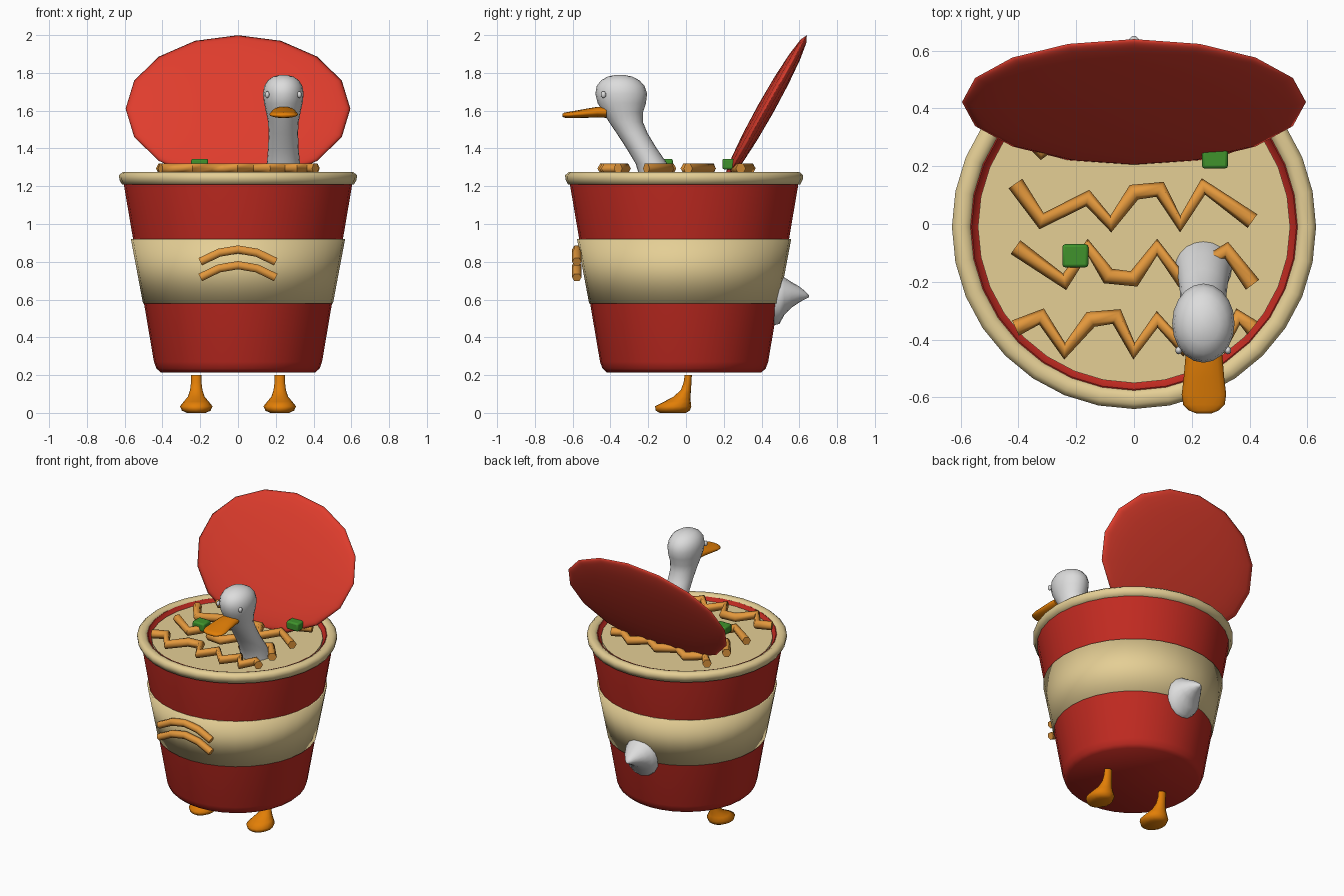
import bpy, bmesh, math

if "Cube" in bpy.data.objects:
    bpy.data.objects.remove(bpy.data.objects["Cube"])


def material(name, rgb):
    m = bpy.data.materials.new(name)
    m.diffuse_color = (*rgb, 1)
    m.use_nodes = True
    m.node_tree.nodes["Principled BSDF"].inputs["Base Color"].default_value = m.diffuse_color
    return m


RED = material("cup_red", (0.53, 0.023, 0.015))
LID_RED = material("lid_red", (0.74, 0.046, 0.026))
CREAM = material("cream", (0.78, 0.62, 0.30))
NOODLE = material("noodle_orange", (0.76, 0.31, 0.045))
ORANGE = material("bill_orange", (0.76, 0.21, 0.002))
WHITE = material("feather_white", (0.72, 0.72, 0.72))
GREEN = material("scallion_green", (0.05, 0.29, 0.025))
CY = -0.01  # cup centre in y


def finish(ob, mat, angle=40):
    ob.data.materials.clear()
    ob.data.materials.append(mat)
    bpy.ops.object.select_all(action='DESELECT')
    ob.select_set(True)
    bpy.context.view_layer.objects.active = ob
    bpy.ops.object.shade_smooth_by_angle(angle=math.radians(angle))
    return ob


def loft(name, rings, mat, n=16, axis='Z', x=0, closed=False, angle=40):
    """Skin elliptical rings (position on axis, offset, half width, half depth)."""
    bm = bmesh.new()
    loops = []
    for t, c, ra, rb in rings:
        loop = []
        for i in range(n):
            a = 2 * math.pi * i / n
            u, v = x + ra * math.cos(a), c + rb * math.sin(a)
            loop.append(bm.verts.new((u, v, t) if axis == 'Z' else (u, t, v)))
        loops.append(loop)
    pairs = list(zip(loops, loops[1:]))
    if closed:
        pairs.append((loops[-1], loops[0]))
    else:
        bm.faces.new(loops[0])
        bm.faces.new(loops[-1])
    for p, q in pairs:
        for i in range(n):
            j = (i + 1) % n
            bm.faces.new((p[i], p[j], q[j], q[i]))
    bmesh.ops.recalc_face_normals(bm, faces=bm.faces)
    me = bpy.data.meshes.new(name)
    bm.to_mesh(me)
    bm.free()
    ob = bpy.data.objects.new(name, me)
    bpy.context.collection.objects.link(ob)
    return finish(ob, mat, angle)


def lathe(name, profile, mat, closed=False, n=32, angle=40):
    return loft(name, [(z, CY, r, r) for r, z in profile], mat, n, closed=closed, angle=angle)


def tube(name, points, radius, mat):
    cu = bpy.data.curves.new(name, 'CURVE')
    cu.dimensions = '3D'
    cu.twist_mode = 'Z_UP'
    cu.bevel_depth = radius
    cu.bevel_resolution = 1
    cu.use_fill_caps = True
    sp = cu.splines.new('POLY')
    sp.points.add(len(points) - 1)
    for p, co in zip(sp.points, points):
        p.co = (*co, 1)
    ob = bpy.data.objects.new(name, cu)
    bpy.context.collection.objects.link(ob)
    bpy.ops.object.select_all(action='DESELECT')
    ob.select_set(True)
    bpy.context.view_layer.objects.active = ob
    bpy.ops.object.convert(target='MESH')
    return finish(bpy.context.object, mat, 75)


def sphere(name, loc, scale, mat, seg=16, rings=8, rot=(0, 0, 0)):
    bpy.ops.mesh.primitive_uv_sphere_add(segments=seg, ring_count=rings, radius=1,
                                         location=loc, rotation=rot)
    ob = bpy.context.object
    ob.name = name
    ob.scale = scale
    return finish(ob, mat, 60)


# Cup with a steep inner lip, softly shaded band, rolled rim and soup
lathe("cup", [(0.41, 0.215), (0.432, 0.235), (0.445, 0.27), (0.603, 1.2), (0.605, 1.245),
              (0.562, 1.265), (0.538, 1.225)], RED, angle=75)
lathe("cup_band", [(0.49, 0.58), (0.503, 0.58), (0.567, 0.92), (0.55, 0.92)], CREAM,
      closed=True, angle=180)
lathe("cup_rim", [(0.585, 1.207), (0.615, 1.21), (0.628, 1.235), (0.63, 1.258), (0.612, 1.274),
                  (0.585, 1.275), (0.564, 1.262), (0.562, 1.245)], CREAM, closed=True, angle=60)
lathe("soup", [(0.54, 1.22), (0.54, 1.245)], CREAM)

# Open lid, a thin lens leaning back
sphere("lid", (0, 0.422, 1.61), (0.595, 0.446, 0.045), LID_RED, rot=(math.radians(60.8), 0, 0))

# Zigzag noodles floating on the soup
rows = [
    [(-.4, .34), (-.32, .25), (-.22, .33), (-.12, .26), (0, .33), (.1, .26), (.2, .34),
     (.3, .26), (.37, .29)],
    [(-.41, .14), (-.32, .01), (-.16, .09), (-.08, 0), (0, .11), (.09, .12), (.16, 0),
     (.24, .13), (.41, .01)],
    [(-.41, -.08), (-.24, -.20), (-.16, -.08), (-.09, -.18), (0, -.19), (.08, -.08),
     (.16, -.19), (.32, -.09), (.41, -.21)],
    [(-.41, -.36), (-.32, -.32), (-.24, -.44), (-.15, -.33), (-.06, -.32), (0, -.44),
     (.08, -.33), (.17, -.43), (.25, -.33), (.31, -.42), (.36, -.32), (.41, -.36)],
]
for k, row in enumerate(rows):
    tube(f"soup_noodle_{k}", [(x, y, 1.294) for x, y in row], 0.029, NOODLE)

# Noodle chevrons on the front of the band
for k in range(2):
    arc = [(-.2, .80), (-.1, .848), (0, .865), (.1, .848), (.2, .80)]
    tube(f"front_noodle_{k}", [(x, -0.578, z - 0.083 * k) for x, z in arc], 0.025, NOODLE)

# Scallion pieces
for k, (x, y) in enumerate([(-0.203, -0.11), (0.28, 0.232)]):
    bpy.ops.mesh.primitive_cube_add(size=1, location=(x, y, 1.317))
    ob = bpy.context.object
    ob.name = f"scallion_{k}"
    ob.scale = (0.09, 0.08, 0.056)
    bpy.ops.object.transform_apply(location=False, rotation=False, scale=True)
    bev = ob.modifiers.new("bevel", 'BEVEL')
    bev.width, bev.segments = 0.01, 2
    finish(ob, GREEN)

# Bird head and neck
HX = 0.24
loft("head_and_neck", [
    (1.20, -0.14, 0.105, 0.10), (1.26, -0.158, 0.096, 0.09), (1.32, -0.183, 0.088, 0.084),
    (1.40, -0.235, 0.081, 0.08), (1.48, -0.285, 0.078, 0.082), (1.54, -0.318, 0.081, 0.09),
    (1.59, -0.333, 0.091, 0.105), (1.64, -0.34, 0.102, 0.128), (1.69, -0.343, 0.108, 0.137),
    (1.73, -0.346, 0.101, 0.127), (1.76, -0.348, 0.083, 0.102), (1.78, -0.349, 0.055, 0.066),
    (1.79, -0.35, 0.015, 0.02)], WHITE, n=20, x=HX, angle=70)
for s in (-1, 1):
    sphere(f"eye_{'left' if s < 0 else 'right'}", (HX + s * 0.085, -0.437, 1.685),
           (0.012, 0.014, 0.018), WHITE, 10, 6)

# Bill, flared toward its tip
loft("bill", [
    (-0.42, 1.592, 0.06, 0.03), (-0.47, 1.592, 0.065, 0.028), (-0.53, 1.586, 0.07, 0.024),
    (-0.59, 1.58, 0.077, 0.019), (-0.625, 1.577, 0.072, 0.016), (-0.645, 1.576, 0.052, 0.013),
    (-0.655, 1.576, 0.027, 0.007)], ORANGE, axis='Y', x=HX + 0.002, angle=75)

# Tail, upturned point at the back
loft("tail", [
    (0.45, 0.60, 0.12, 0.14), (0.495, 0.603, 0.12, 0.132), (0.52, 0.618, 0.105, 0.1),
    (0.56, 0.625, 0.08, 0.067), (0.60, 0.627, 0.05, 0.042), (0.632, 0.623, 0.025, 0.02),
    (0.65, 0.618, 0.006, 0.006)], WHITE, axis='Y', angle=60)

# Legs with webbed feet
for s in (-1, 1):
    loft(f"foot_{'left' if s < 0 else 'right'}", [
        (0.0, -0.07, 0.05, 0.07), (0.012, -0.07, 0.076, 0.09), (0.035, -0.068, 0.086, 0.096),
        (0.06, -0.045, 0.066, 0.07), (0.085, -0.022, 0.045, 0.046), (0.12, -0.001, 0.033, 0.027),
        (0.16, 0.008, 0.028, 0.021), (0.2, 0.012, 0.027, 0.019)],
         ORANGE, x=s * 0.221, angle=75)
